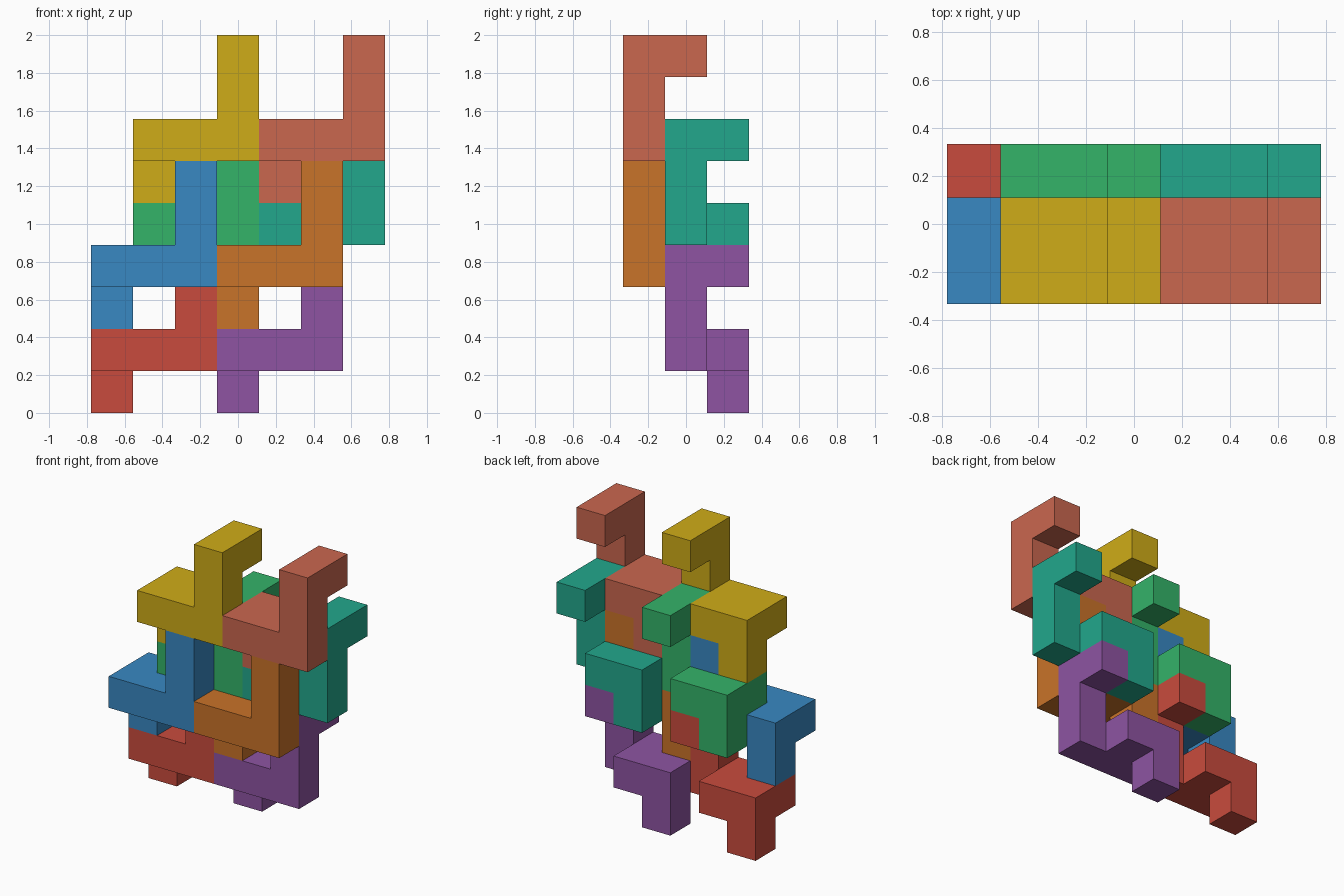
import bpy, bmesh
from mathutils import Vector

if "Cube" in bpy.data.objects:
    bpy.data.objects.remove(bpy.data.objects["Cube"])

U = 2 / 9                                # edge of one cube cell
ORIGIN = Vector((-3.5, -1.5, 0)) * U     # lower front left corner of the cell grid

# one puzzle piece: bar, upright with hook, and a stepped rear ledge
PIECE = [(0, 0, 0), (1, 0, 0), (2, 0, 0),
         (2, 0, 1), (2, 0, 2), (2, 1, 2),
         (0, 1, 0), (1, 1, 0), (0, 1, -1)]


def material(name, rgb):
    mat = bpy.data.materials.new(name)
    mat.diffuse_color = [((c / 255 + 0.055) / 1.055) ** 2.4 for c in rgb] + [1]
    mat.use_nodes = True
    mat.node_tree.nodes["Principled BSDF"].inputs["Base Color"].default_value = mat.diffuse_color
    return mat


def add_piece(name, base, rgb):
    cells = set(PIECE)
    bm = bmesh.new()
    for cell in PIECE:
        for axis in range(3):
            for side in (0, 1):
                step = [0, 0, 0]
                step[axis] = 2 * side - 1
                if tuple(c + s for c, s in zip(cell, step)) in cells:
                    continue             # shared wall inside the piece
                quad = []
                for a, b in ((0, 0), (1, 0), (1, 1), (0, 1)):
                    corner = list(cell)
                    corner[axis] += side
                    corner[(axis + 1) % 3] += a
                    corner[(axis + 2) % 3] += b
                    quad.append(bm.verts.new(ORIGIN + (Vector(base) + Vector(corner)) * U))
                bm.faces.new(quad if side else quad[::-1])
    bmesh.ops.remove_doubles(bm, verts=bm.verts, dist=1e-4)
    # merge coplanar squares into clean flat faces
    bmesh.ops.dissolve_limit(bm, angle_limit=0.01, verts=bm.verts, edges=bm.edges)
    mesh = bpy.data.meshes.new(name)
    bm.to_mesh(mesh)
    bm.free()
    mesh.materials.append(material(name + "_paint", rgb))
    bpy.context.collection.objects.link(bpy.data.objects.new(name, mesh))


# identical interlocking pieces, stacked in two columns
for name, base, rgb in [
    ("red_piece", (0, 1, 1), (201, 75, 61)),
    ("purple_piece", (3, 1, 1), (142, 84, 162)),
    ("blue_piece", (0, 0, 3), (56, 136, 194)),
    ("orange_piece", (3, 0, 3), (201, 115, 41)),
    ("green_piece", (1, 1, 4), (52, 179, 105)),
    ("teal_piece", (4, 1, 4), (34, 167, 140)),
    ("yellow_piece", (1, 0, 6), (207, 172, 24)),
    ("coral_piece", (4, 0, 6), (202, 103, 79)),
]:
    add_piece(name, base, rgb)
